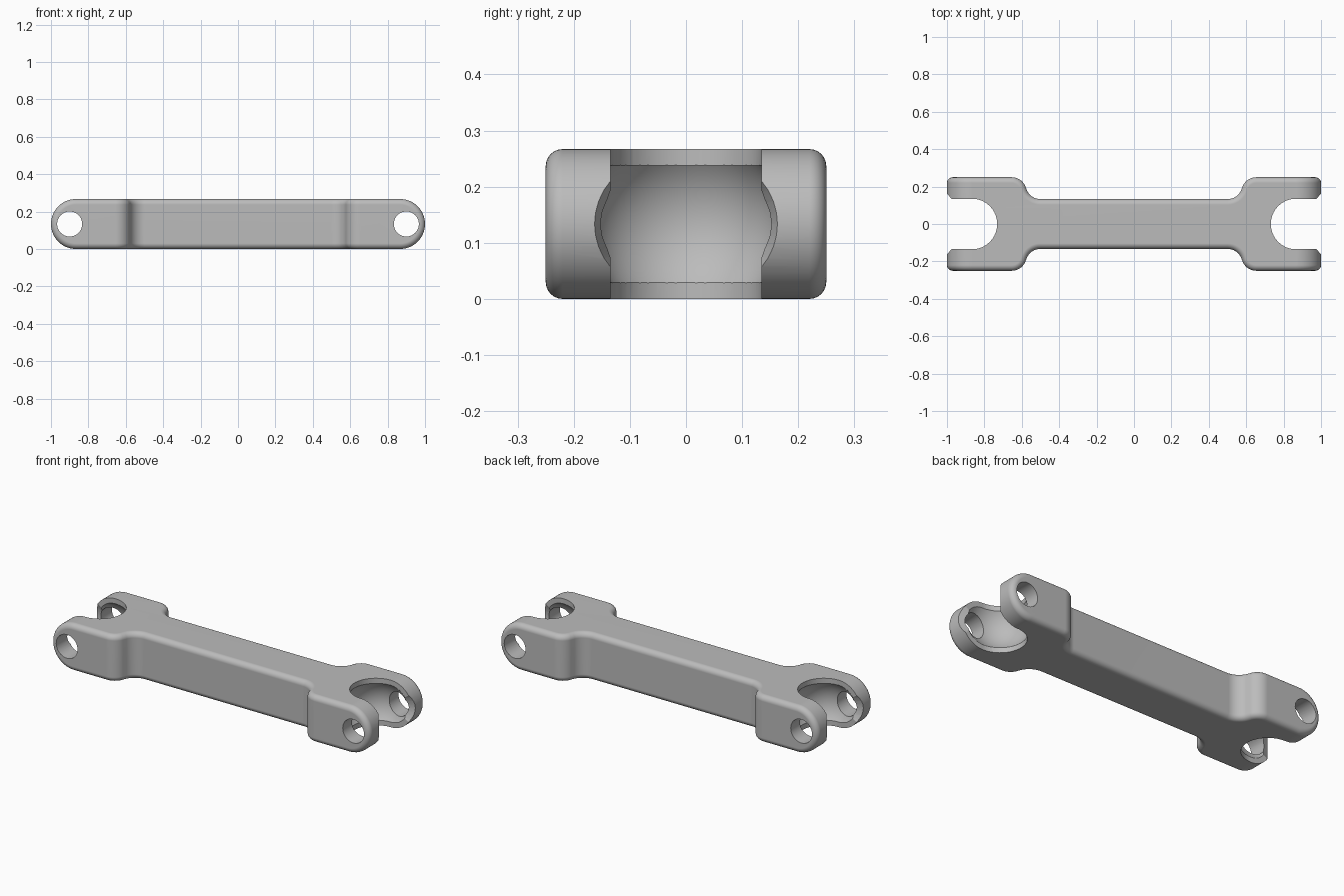
import bpy, bmesh, math
from mathutils import Matrix

if "Cube" in bpy.data.objects:
    bpy.data.objects.remove(bpy.data.objects["Cube"], do_unlink=True)

R = 0.1335           # half height and end radius
TIP = 1 - R          # centre of the rounded ends and sockets
ARM, BAR = 0.25, 0.133   # half widths of fork and bar
SLOT = 0.135

steel = bpy.data.materials.new("grey_metal")
steel.use_nodes = True
grey = (0.5, 0.5, 0.5, 1)
steel.diffuse_color = grey
steel.node_tree.nodes["Principled BSDF"].inputs["Base Color"].default_value = grey


def add_object(name, bm):
    bmesh.ops.recalc_face_normals(bm, faces=bm.faces)
    mesh = bpy.data.meshes.new(name)
    bm.to_mesh(mesh)
    bm.free()
    mesh.materials.append(steel)
    ob = bpy.data.objects.new(name, mesh)
    bpy.context.collection.objects.link(ob)
    return ob


def apply_modifiers(ob):
    bpy.context.view_layer.objects.active = ob
    for m in list(ob.modifiers):
        bpy.ops.object.modifier_apply(modifier=m.name)


def half_stations():
    """(x, half width, half height) from the middle of the bar to one tip."""
    r = 0.08
    theta = math.acos(1 - (ARM - BAR) / 2 / r)
    start = 0.5
    end = start + 2 * r * math.sin(theta)
    n = 9
    out = []
    for i in range(n + 1):                       # inner fillet
        a = theta * i / n
        out.append((start + r * math.sin(a), BAR + r * (1 - math.cos(a)), R))
    for i in range(n - 1, -1, -1):               # outer rounding
        a = theta * i / n
        out.append((end - r * math.sin(a), ARM - r * (1 - math.cos(a)), R))
    for i in range(17):                          # round tip
        a = math.pi / 2 * i / 16
        out.append((TIP + R * math.sin(a), ARM, R * math.cos(a)))
    return out


# Link body: rectangles lofted along x, then rounded along the outline
half = half_stations()
stations = [(-x, w, h) for x, w, h in reversed(half)] + half
bm = bmesh.new()
rings = [[bm.verts.new((x, sy * w, R + sz * h))
          for sy, sz in ((-1, -1), (1, -1), (1, 1), (-1, 1))] for x, w, h in stations]
for a, b in zip(rings, rings[1:]):
    for i in range(4):
        j = (i + 1) % 4
        bm.faces.new((a[i], a[j], b[j], b[i]))
bmesh.ops.remove_doubles(bm, verts=bm.verts, dist=0.0001)
bmesh.ops.dissolve_limit(bm, angle_limit=math.radians(1), verts=bm.verts, edges=bm.edges)
body = add_object("link_body", bm)
bev = body.modifiers.new("rounding", "BEVEL")
bev.width = 0.03
bev.segments = 6
bev.limit_method = "ANGLE"
bev.angle_limit = math.radians(50)
bev.use_clamp_overlap = False
apply_modifiers(body)


def slot_cutter(s):
    bm = bmesh.new()
    pts = [(1.2, SLOT)]
    for i in range(33):
        a = math.pi / 2 + math.pi * i / 32
        pts.append((TIP + SLOT * math.cos(a), SLOT * math.sin(a)))
    pts.append((1.2, -SLOT))
    face = bm.faces.new([bm.verts.new((s * x, y, -0.1)) for x, y in pts])
    ext = bmesh.ops.extrude_face_region(bm, geom=[face])
    verts = [v for v in ext["geom"] if isinstance(v, bmesh.types.BMVert)]
    bmesh.ops.translate(bm, verts=verts, vec=(0, 0, 0.5))
    return add_object("slot_cutter", bm)


def socket_cutter(s):
    bm = bmesh.new()
    bmesh.ops.create_uvsphere(bm, u_segments=48, v_segments=32, radius=0.171,
                              matrix=Matrix.Translation((s * TIP, 0, R)))
    return add_object("socket_cutter", bm)


def flare_cutter(s):
    bm = bmesh.new()
    mat = Matrix.Translation((s * 1.0, 0, R)) @ Matrix.Rotation(s * math.pi / 2, 4, "Y")
    bmesh.ops.create_cone(bm, cap_ends=True, segments=48, radius1=0.143,
                          radius2=0.183, depth=0.12, matrix=mat)
    return add_object("flare_cutter", bm)


def pin_cutter(s):
    bm = bmesh.new()
    mat = Matrix.Translation((s * 0.9, 0, R)) @ Matrix.Rotation(math.pi / 2, 4, "X")
    bmesh.ops.create_cone(bm, cap_ends=True, segments=40, radius1=0.067,
                          radius2=0.067, depth=0.8, matrix=mat)
    return add_object("pin_cutter", bm)


# Fork slots, ball sockets, flared mouths and pin holes at both ends
for s in (-1, 1):
    for make in (slot_cutter, socket_cutter, flare_cutter, pin_cutter):
        cutter = make(s)
        cutter.hide_render = True
        cut = body.modifiers.new("cut", "BOOLEAN")
        cut.operation = "DIFFERENCE"
        cut.solver = "EXACT"
        cut.object = cutter
        apply_modifiers(body)
        bpy.data.objects.remove(cutter, do_unlink=True)

# Smooth shading with crisp cut edges
bpy.ops.object.select_all(action="DESELECT")
body.select_set(True)
bpy.context.view_layer.objects.active = body
bpy.ops.object.shade_smooth_by_angle(angle=math.radians(30))
wn = body.modifiers.new("even_shading", "WEIGHTED_NORMAL")
wn.keep_sharp = True
